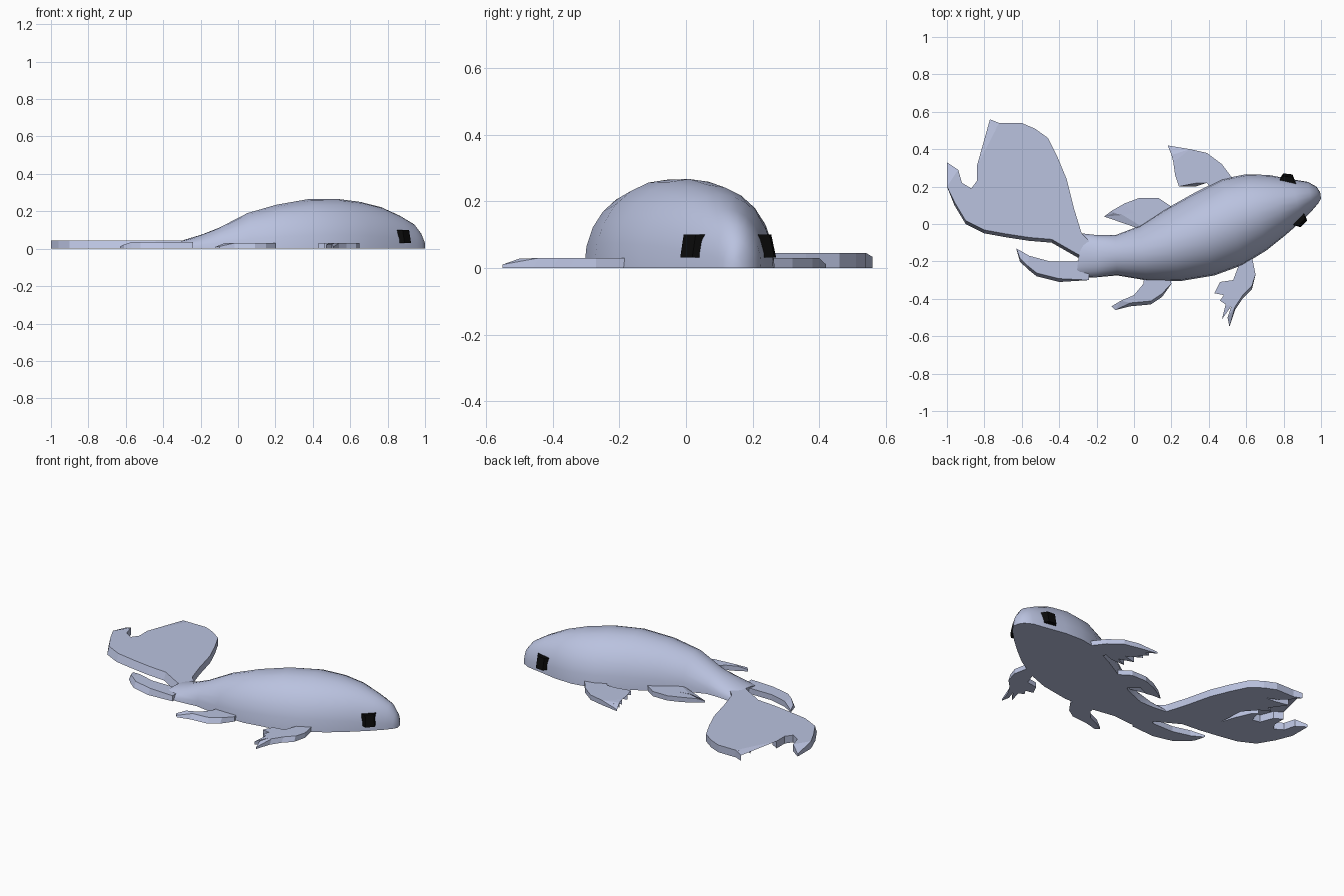
import bpy, bmesh, math
from mathutils import Vector

if "Cube" in bpy.data.objects:
    bpy.data.objects.remove(bpy.data.objects["Cube"])


def material(name, rgb):
    m = bpy.data.materials.new(name)
    m.diffuse_color = (*rgb, 1)
    m.use_nodes = True
    m.node_tree.nodes["Principled BSDF"].inputs["Base Color"].default_value = m.diffuse_color
    return m


SKIN = material("pale_blue_grey", (0.49, 0.54, 0.74))
BLACK = material("black", (0.003, 0.003, 0.003))


def finish(name, bm, mat, smooth=None):
    bmesh.ops.recalc_face_normals(bm, faces=bm.faces)
    me = bpy.data.meshes.new(name)
    bm.to_mesh(me)
    bm.free()
    me.materials.append(mat)
    ob = bpy.data.objects.new(name, me)
    bpy.context.collection.objects.link(ob)
    if smooth:
        bpy.context.view_layer.objects.active = ob
        ob.select_set(True)
        bpy.ops.object.shade_smooth_by_angle(angle=math.radians(smooth))
        ob.select_set(False)
    return ob


# Body: half-round sections, (left x, y, right x, y, height), tail to nose
SECTIONS = [
    (-.28, -.05, -.31, -.29, .045), (-.19, -.06, -.20, -.285, .075),
    (-.10, -.06, -.09, -.275, .115), (.03, -.01, .07, -.302, .19),
    (.16, .075, .25, -.305, .235), (.32, .165, .43, -.275, .265),
    (.47, .24, .58, -.22, .267), (.60, .266, .71, -.14, .25),
    (.72, .262, .81, -.06, .222), (.84, .24, .895, .015, .175),
    (.93, .225, .955, .075, .13), (.975, .20, .985, .11, .08),
    (.995, .17, 1.0, .135, .035),
]
ARC = 12


def make_body():
    bm = bmesh.new()
    rings = []
    for lx, ly, rx, ry, h in SECTIONS:
        a, b = Vector((lx, ly, 0)), Vector((rx, ry, 0))
        mid, half = (a + b) / 2, (a - b) / 2
        ring = []
        for i in range(ARC + 1):
            t = math.pi * i / ARC
            p = mid + half * math.cos(t)
            p.z = h * max(0, math.sin(t)) ** 0.95
            ring.append(bm.verts.new(p))
        rings.append(ring)
    n = ARC + 1
    for r, s in zip(rings, rings[1:]):
        for i in range(n):
            j = (i + 1) % n
            bm.faces.new((r[i], r[j], s[j], s[i]))
    bm.faces.new(rings[0])
    bm.faces.new(rings[-1])
    finish("body", bm, SKIN, 40)


make_body()


# Fins: flat outlines (hundredths) raised to a height, thinner at the far tips
def make_fin(name, outline, height, tip_fall=.05):
    pts = [Vector((x / 100, y / 100, 0)) for x, y in outline]
    n = len(pts)
    area = sum(pts[i].x * pts[(i + 1) % n].y - pts[(i + 1) % n].x * pts[i].y
               for i in range(n))
    root = pts[0]
    reach = max((p - root).length for p in pts)
    bm = bmesh.new()
    low = [bm.verts.new(p) for p in pts]
    top = []
    for i, p in enumerate(pts):
        d0 = (p - pts[i - 1]).normalized()
        d1 = (pts[(i + 1) % n] - p).normalized()
        d = d0 + d1
        ny = -d.x if area > 0 else d.x
        q = p.copy()
        if d0.dot(d1) > .7 and ny < -.5:      # sloping rear edge
            q.y += .018
        near = (reach - (p - root).length) / tip_fall
        q.z = height * min(1, .35 + .65 * near)
        top.append(bm.verts.new(q))
    bm.faces.new(low)
    cap = bm.faces.new(top)
    for i in range(n):
        j = (i + 1) % n
        bm.faces.new((low[i], low[j], top[j], top[i]))
    bmesh.ops.triangulate(bm, faces=[cap])
    finish(name, bm, SKIN)


make_fin("left_front_fin", [
    (58, 14), (53, 24), (47, 32), (39, 38), (30, 40), (18, 42), (24, 38),
    (20, 37), (25, 33), (21, 33), (30, 28), (22, 26), (31, 23), (24, 20),
    (33, 20), (39, 22), (44, 14)], .03)
make_fin("right_front_fin", [
    (62, -12), (65, -27), (63, -35), (58, -40), (54, -46), (51, -55),
    (50, -50), (52, -44), (47, -51), (49, -43), (46, -41), (48, -38),
    (43, -37), (46, -31), (53, -30), (56, -22), (50, -12)], .03)
make_fin("left_rear_fin", [
    (26, 4), (19, 10), (13, 14), (3, 14), (-5, 11), (-12, 7), (-16, 4),
    (-11, 4), (-6, 3), (0, 6), (6, 1), (10, -5)], .03)
make_fin("right_rear_fin", [
    (18, -22), (20, -32), (15, -39), (9, -43), (-2, -44), (-10, -46),
    (-12, -44), (-7, -41), (0, -38), (5, -32), (6, -24)], .03)
make_fin("lower_tail_fin", [
    (-24, -17), (-31, -20), (-45, -20), (-56, -17), (-63, -13), (-61, -20),
    (-57, -24), (-52, -28), (-40, -31), (-24, -30)], .035)
make_fin("tail_fin", [
    (-24, -9), (-28, -5), (-32, 8), (-36, 24), (-41, 36), (-46, 46),
    (-53, 51), (-60, 54), (-72, 54), (-77, 56), (-73, 51), (-68, 46),
    (-61, 43), (-67, 43), (-76, 45), (-72, 39), (-69, 35), (-73, 33),
    (-67, 30), (-60, 22), (-59, 6), (-62, 15), (-66, 24), (-69, 27),
    (-71, 19), (-76, 20), (-79, 28), (-84, 31), (-84, 23), (-87, 19),
    (-92, 22), (-94, 29), (-100, 33), (-100, 20), (-96, 10), (-90, 0),
    (-80, -5), (-69, -7), (-56, -9), (-44, -10), (-30, -18), (-25, -18)], .045)


# Eyes: square blocks narrowing outward, set on each side of the head
def make_eye(name, x, y, out_angle):
    bm = bmesh.new()
    out = Vector((math.cos(out_angle), math.sin(out_angle), 0))
    side = Vector((-out.y, out.x, 0))
    bmesh.ops.create_cube(bm, size=1)
    for v in bm.verts:
        c = v.co.copy()
        width = .05 if c.x > 0 else .10
        depth = c.x * .05 - (.015 if c.x > 0 and c.z > 0 else 0)
        v.co = Vector((x, y, .066)) + out * depth + side * c.y * width
        v.co.z = .066 + c.z * .07
    finish(name, bm, BLACK)


make_eye("left_eye", .82, .243, math.radians(84))
make_eye("right_eye", .89, .018, math.radians(-44))
